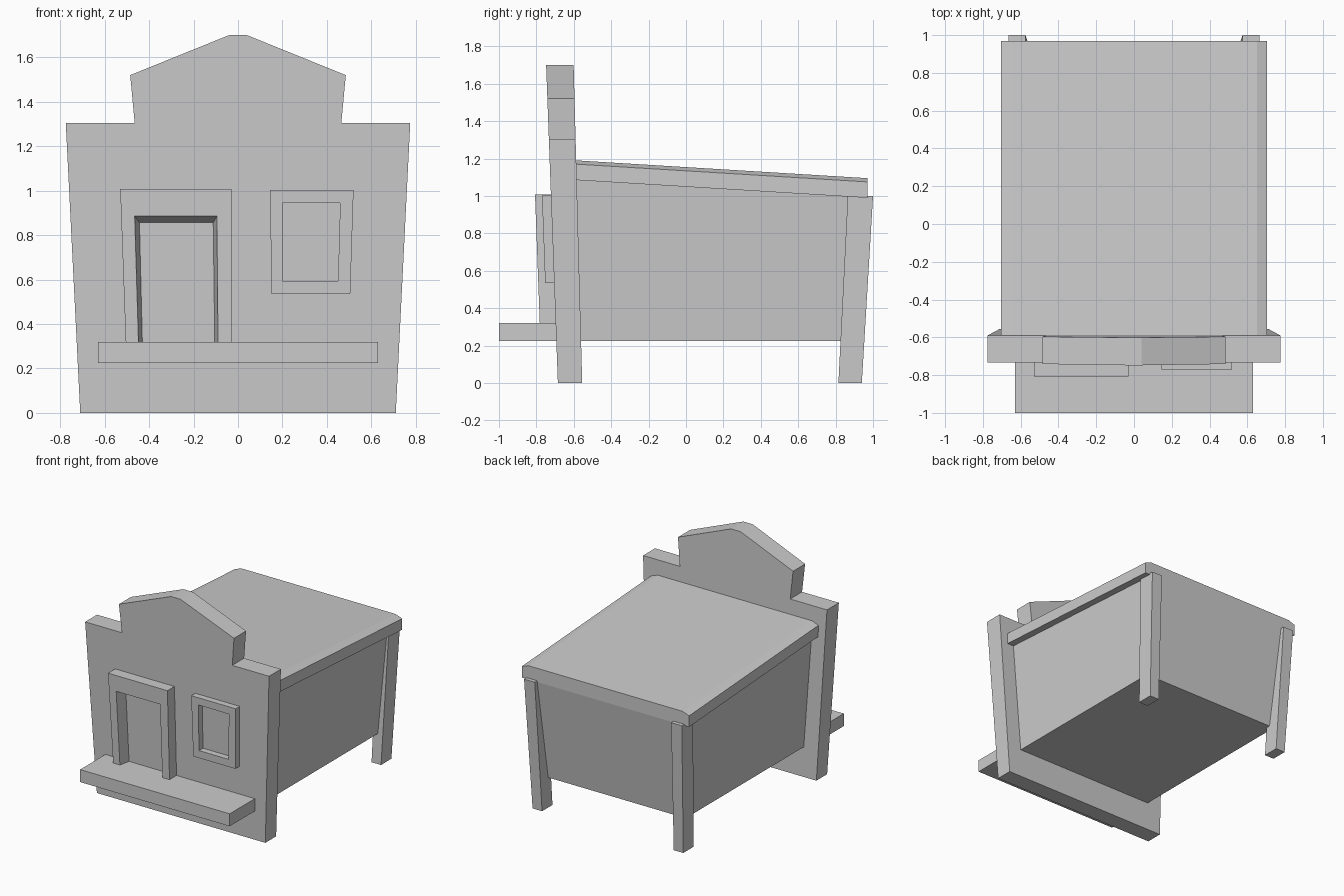
import bpy, bmesh

if "Cube" in bpy.data.objects:
    bpy.data.objects.remove(bpy.data.objects["Cube"], do_unlink=True)

# Single plain material
grey = bpy.data.materials.new("plain_grey")
grey.use_nodes = True
colour = (0.6, 0.6, 0.6, 1)
grey.diffuse_color = colour
grey.node_tree.nodes["Principled BSDF"].inputs["Base Color"].default_value = colour


def loft(name, rings, caps=None, closed=True, cap_ends=True):
    """Skin a list of equal-length point rings; caps lists index groups for the end faces."""
    bm = bmesh.new()
    rows = [[bm.verts.new(p) for p in ring] for ring in rings]
    n = len(rows[0])
    for a, b in zip(rows, rows[1:]):
        for i in range(n if closed else n - 1):
            j = (i + 1) % n
            bm.faces.new((a[i], a[j], b[j], b[i]))
    if cap_ends:
        for row in (rows[0], rows[-1]):
            for group in caps or [range(n)]:
                bm.faces.new([row[i] for i in group])
    bmesh.ops.recalc_face_normals(bm, faces=bm.faces)
    mesh = bpy.data.meshes.new(name)
    bm.to_mesh(mesh)
    bm.free()
    mesh.materials.append(grey)
    obj = bpy.data.objects.new(name, mesh)
    bpy.context.collection.objects.link(obj)
    return obj


def front_y(z):
    """Forward-leaning front plane of the false front."""
    return -0.685 - 0.037 * z


def on_front(outline, proud):
    return [(x, front_y(z) - proud, z) for x, z in outline]


def rect(x0, x1, y0, y1, z):
    return [(x0, y0, z), (x1, y0, z), (x1, y1, z), (x0, y1, z)]


# False front: stepped gable, flared and leaning forward
half = [(0.71, 0), (0.775, 1.305), (0.465, 1.305), (0.485, 1.52), (0.04, 1.7)]
outline = half + [(-x, z) for x, z in reversed(half)]
loft("false_front", [on_front(outline, 0),
                     [(x, -0.555 - 0.027 * z, z) for x, z in outline]])


# Body and roof as one flared shell
def section(y_floor, y_top, eave):
    side = [(0.6, y_floor, 0.225), (0.65, y_top, eave), (0.705, y_top, eave),
            (0.705, y_top, eave + 0.085), (0.65, y_top, eave + 0.105)]
    return side + [(-x, y, z) for x, y, z in reversed(side)]


loft("body_and_roof", [section(-0.62, -0.62, 1.087), section(0.86, 0.97, 0.99)],
     caps=[(0, 1, 8, 9), range(1, 9)])

# Rear corner posts, splayed outward
for side, label in ((1, "left"), (-1, "right")):
    loft(label + "_rear_post",
         [rect(side * 0.555, side * 0.635, 0.815, 0.94, 0),
          rect(side * 0.575, side * 0.665, 0.865, 1.0, 1.0)])

# Porch step
loft("porch", [rect(-0.63, 0.63, -1.0, -0.66, 0.225),
               rect(-0.63, 0.63, -1.0, -0.66, 0.32)])


# Door and window surrounds with recessed openings
def surround(name, outer, inner, inner_back, proud, closed):
    loft(name, [on_front(outer, -0.01), on_front(outer, proud),
                on_front(inner, proud), on_front(inner_back, -0.002)],
         closed=closed, cap_ends=False)


surround("door_frame",
         [(-0.505, 0.32), (-0.53, 1.008), (-0.03, 1.008), (-0.03, 0.32)],
         [(-0.448, 0.32), (-0.465, 0.885), (-0.095, 0.885), (-0.09, 0.32)],
         [(-0.43, 0.32), (-0.443, 0.855), (-0.112, 0.855), (-0.105, 0.32)],
         0.085, False)
pane = [(0.2, 0.593), (0.203, 0.947), (0.46, 0.945), (0.45, 0.593)]
surround("window_frame",
         [(0.15, 0.535), (0.145, 1.003), (0.52, 1.003), (0.505, 0.535)],
         pane, pane, 0.048, True)
